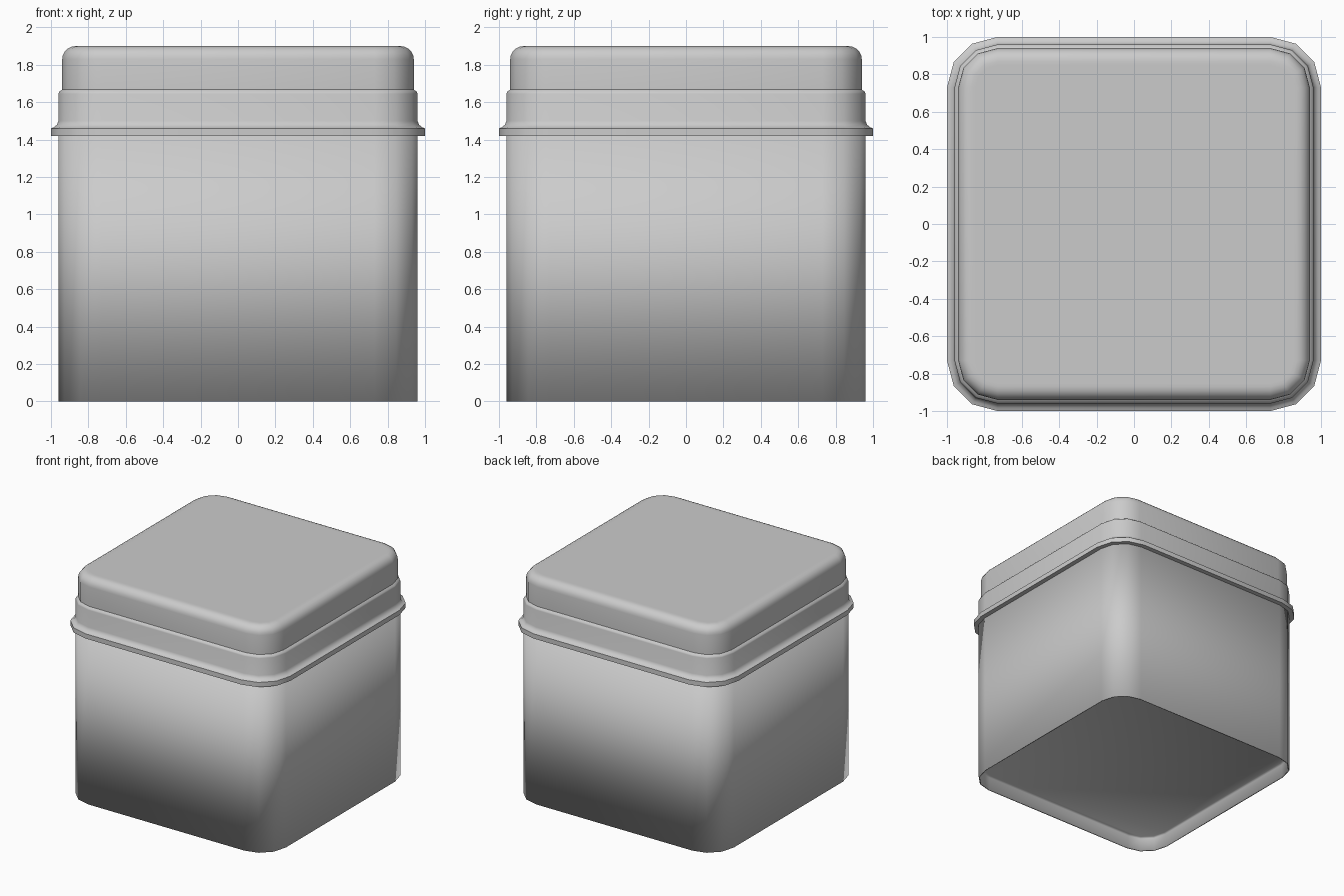
import bpy, bmesh, math

if "Cube" in bpy.data.objects:
    bpy.data.objects.remove(bpy.data.objects["Cube"])

CENTRE = 0.73   # corner arc centre shared by every section
SEGS = 3        # segments per rounded corner


def ring(bm, half, z):
    """Rounded-square loop of vertices with the given half width."""
    r = half - CENTRE
    verts = []
    for q, (sx, sy) in enumerate([(1, 1), (-1, 1), (-1, -1), (1, -1)]):
        for i in range(SEGS + 1):
            a = math.radians(90 * (q + i / SEGS))
            verts.append(bm.verts.new((sx * CENTRE + r * math.cos(a),
                                       sy * CENTRE + r * math.sin(a), z)))
    return verts


def loft(name, profile, angle):
    """Stack rounded-square loops along a profile and cap both ends."""
    bm = bmesh.new()
    loops = [ring(bm, h, z) for h, z in profile]
    for a, b in zip(loops, loops[1:]):
        n = len(a)
        for i in range(n):
            j = (i + 1) % n
            bm.faces.new((a[i], a[j], b[j], b[i]))
    bm.faces.new(loops[0][::-1])
    bm.faces.new(loops[-1])
    bmesh.ops.recalc_face_normals(bm, faces=bm.faces)
    me = bpy.data.meshes.new(name)
    bm.to_mesh(me)
    bm.free()
    ob = bpy.data.objects.new(name, me)
    bpy.context.collection.objects.link(ob)
    bpy.ops.object.select_all(action='DESELECT')
    ob.select_set(True)
    bpy.context.view_layer.objects.active = ob
    if angle:
        bpy.ops.object.shade_smooth_by_angle(angle=math.radians(angle))
    else:
        bpy.ops.object.shade_smooth()
    return ob


# Tin body: recessed floor, thin foot rim, straight wall running up into the lid
loft("tin_body", [(0.93, 0.12), (0.945, 0.11), (0.95, 0.0), (0.96, 0.0),
                  (0.96, 1.43)], 0)

# Lid: rolled lower bead, stepped skirt and softly rounded top
lid = [(0.955, 1.42), (1.0, 1.42), (1.0, 1.46), (0.983, 1.467),
       (0.968, 1.48), (0.96, 1.5), (0.96, 1.645), (0.956, 1.656), (0.94, 1.667)]
for i in range(6):
    a = math.radians(90 * i / 5)
    lid.append((0.87 + 0.07 * math.cos(a), 1.83 + 0.07 * math.sin(a)))
lid.append((0.85, 1.9))
loft("lid", lid, 50)
